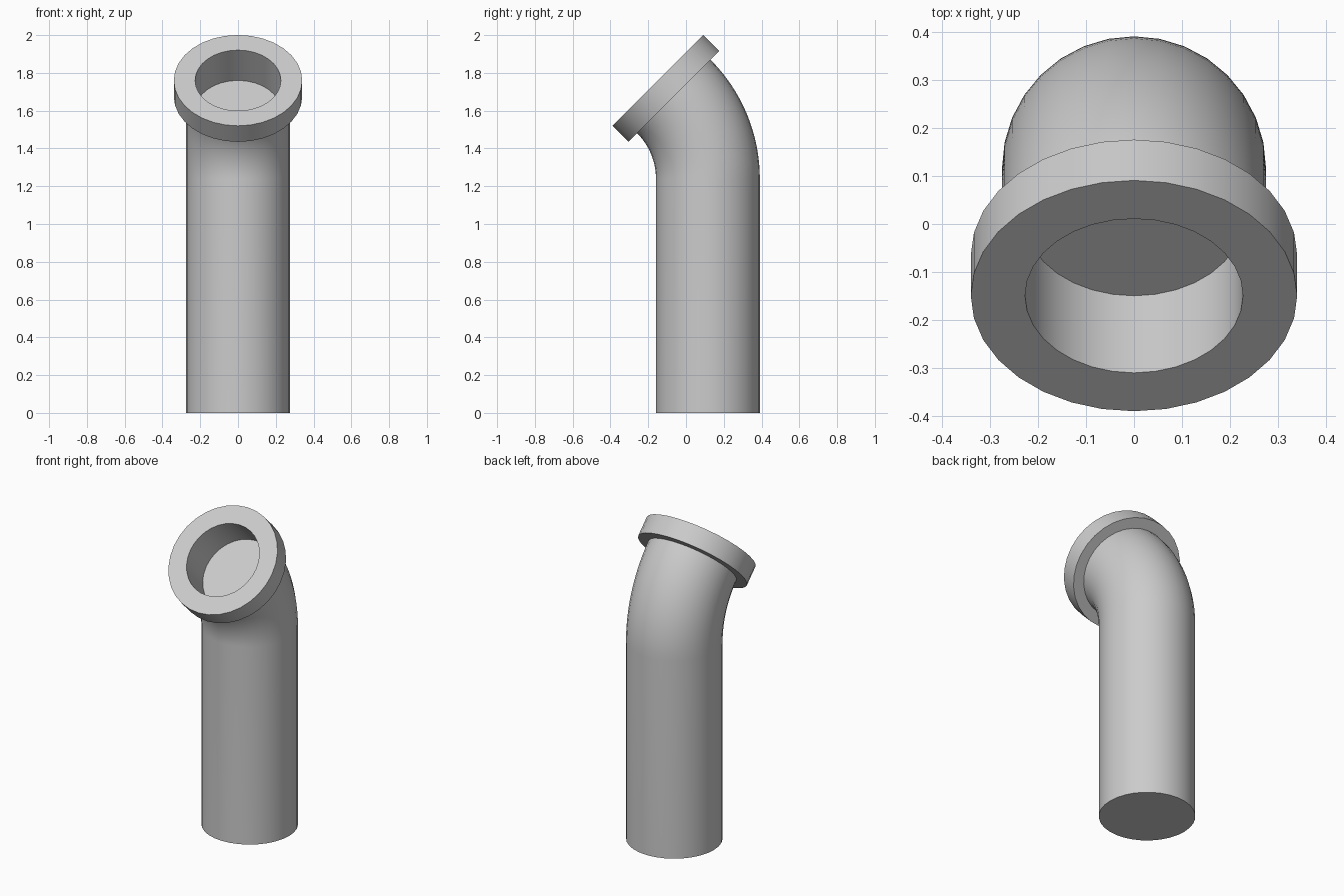
import bpy, bmesh
from math import sin, cos, pi, radians
from mathutils import Vector

if "Cube" in bpy.data.objects:
    bpy.data.objects.remove(bpy.data.objects["Cube"])

SIDES = 32
PIPE_R, RIM_R, BORE_R = 0.275, 0.34, 0.227
RIM_H, BORE_DEPTH = 0.12, 0.227
PIPE_Y, BEND_Z, BEND_R = 0.116, 1.239, 0.617
TILT = radians(45)
STEPS = 16


def bend_point(a):
    return Vector((0, PIPE_Y - BEND_R * (1 - cos(a)), BEND_Z + BEND_R * sin(a)))


def make_object(name, sections):
    """Skin a list of (centre, tilt, radius) rings and cap both ends."""
    bm = bmesh.new()
    rings = []
    for centre, tilt, r in sections:
        across = Vector((0, cos(tilt), sin(tilt)))
        rings.append([bm.verts.new(centre + Vector((r * cos(t), 0, 0)) + across * r * sin(t))
                      for t in (2 * pi * i / SIDES for i in range(SIDES))])
    for a, b in zip(rings, rings[1:]):
        for i in range(SIDES):
            j = (i + 1) % SIDES
            bm.faces.new((a[i], a[j], b[j], b[i]))
    bm.faces.new(rings[0][::-1])
    bm.faces.new(rings[-1])
    bmesh.ops.recalc_face_normals(bm, faces=bm.faces)
    mesh = bpy.data.meshes.new(name)
    bm.to_mesh(mesh)
    bm.free()
    obj = bpy.data.objects.new(name, mesh)
    bpy.context.collection.objects.link(obj)
    bpy.ops.object.select_all(action='DESELECT')
    obj.select_set(True)
    bpy.context.view_layer.objects.active = obj
    bpy.ops.object.shade_smooth_by_angle(angle=radians(35))
    return obj


# Straight pipe and bend
sections = [(Vector((0, PIPE_Y, 0)), 0, PIPE_R)]
sections += [(bend_point(TILT * k / STEPS), TILT * k / STEPS, PIPE_R) for k in range(STEPS + 1)]

# Raised rim and recessed mouth with a flat floor
axis = Vector((0, -sin(TILT), cos(TILT)))
base = bend_point(TILT)
top = base + axis * RIM_H
sections += [(base, TILT, RIM_R), (top, TILT, RIM_R), (top, TILT, BORE_R),
             (top - axis * BORE_DEPTH, TILT, BORE_R)]

make_object("bent_pipe", sections)
